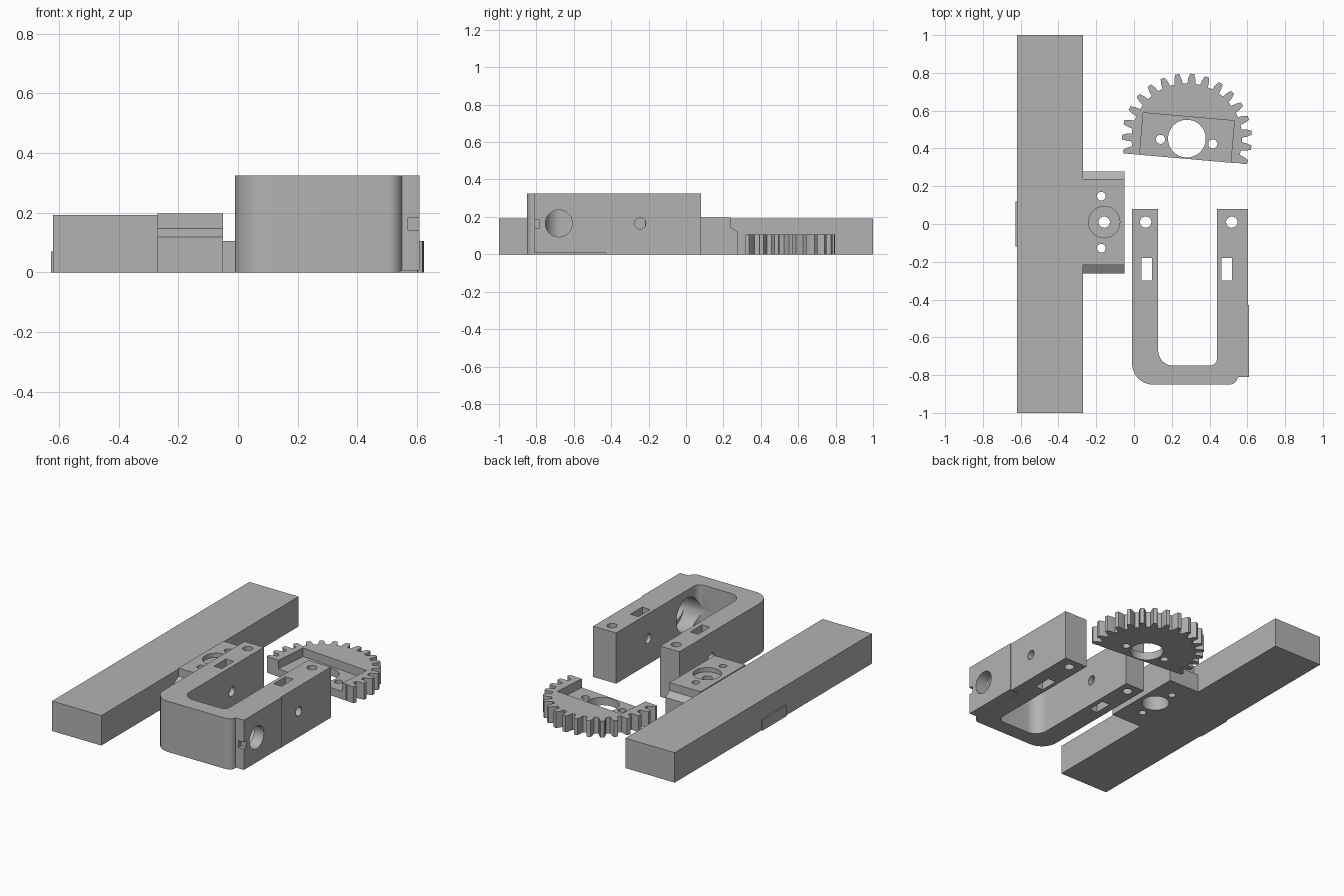
import bpy, bmesh, math
from mathutils import Matrix

if "Cube" in bpy.data.objects:
    bpy.data.objects.remove(bpy.data.objects["Cube"])

grey = bpy.data.materials.new("plain grey")
grey.diffuse_color = (0.45, 0.45, 0.45, 1)
grey.use_nodes = True
grey.node_tree.nodes["Principled BSDF"].inputs["Base Color"].default_value = grey.diffuse_color


def prism(name, pts, lo, hi, axis='Z'):
    """Extrude a closed outline along Z (points are x, y) or X (points are y, z)."""
    bm = bmesh.new()
    place = (lambda a, b, h: (a, b, h)) if axis == 'Z' else (lambda a, b, h: (h, a, b))
    face = bm.faces.new([bm.verts.new(place(a, b, lo)) for a, b in pts])
    ext = bmesh.ops.extrude_face_region(bm, geom=[face])
    step = place(0, 0, hi - lo)
    bmesh.ops.translate(bm, vec=step, verts=[v for v in ext['geom'] if isinstance(v, bmesh.types.BMVert)])
    bmesh.ops.recalc_face_normals(bm, faces=bm.faces)
    me = bpy.data.meshes.new(name)
    bm.to_mesh(me)
    bm.free()
    me.materials.append(grey)
    ob = bpy.data.objects.new(name, me)
    bpy.context.collection.objects.link(ob)
    return ob


def rect(x0, x1, y0, y1):
    return [(x0, y0), (x1, y0), (x1, y1), (x0, y1)]


def arc(cx, cy, r, a0, a1, n=10):
    return [(cx + r * math.cos(math.radians(a0 + (a1 - a0) * i / n)),
             cy + r * math.sin(math.radians(a0 + (a1 - a0) * i / n))) for i in range(n + 1)]


def circle(cx, cy, r):
    return arc(cx, cy, r, 0, 360, 40)[:-1]


def cut(ob, cuts):
    """Subtract a list of (outline, low, high, axis) prisms."""
    for c in cuts:
        tool = prism("cutter", *c)
        mod = ob.modifiers.new("cut", 'BOOLEAN')
        mod.operation, mod.solver, mod.object = 'DIFFERENCE', 'EXACT', tool
        bpy.context.view_layer.objects.active = ob
        bpy.ops.object.modifier_apply(modifier=mod.name)
        bpy.data.objects.remove(tool)


def smooth(ob):
    bpy.ops.object.select_all(action='DESELECT')
    ob.select_set(True)
    bpy.context.view_layer.objects.active = ob
    bpy.ops.object.shade_smooth_by_angle(angle=math.radians(25))


# long bar with a thin pad on its outer side
prism("long_bar", rect(-0.62, -0.27, -1, 1), 0, 0.192)
prism("side_pad", rect(-0.628, -0.62, -0.12, 0.12), 0, 0.07)

# mounting block with stepped, sloped ends
block = prism("mounting_block", [(-0.262, 0), (0.278, 0), (0.278, 0.118), (0.237, 0.147), (0.237, 0.198),
                                 (-0.218, 0.198), (-0.218, 0.147), (-0.262, 0.118)], -0.27, -0.05, 'X')
cut(block, [(circle(-0.158, 0.01, 0.083), 0.17, 0.3, 'Z'),
            (circle(-0.158, 0.01, 0.083), -0.1, 0.1, 'Z'),
            (circle(-0.158, 0.01, 0.03), -0.1, 0.3, 'Z'),
            (circle(-0.173, 0.147, 0.023), -0.1, 0.3, 'Z'),
            (circle(-0.173, -0.128, 0.023), -0.1, 0.3, 'Z')])
smooth(block)

# U-shaped frame
outline = ([(-0.01, 0.08)] + arc(0.1, -0.74, 0.11, 180, 270) + arc(0.505, -0.805, 0.045, 270, 350)
           + [(0.55, -0.81), (0.609, -0.81), (0.609, -0.43), (0.603, -0.43), (0.603, 0.08), (0.44, 0.08)]
           + arc(0.4, -0.71, 0.04, 0, -90) + arc(0.208, -0.67, 0.08, 270, 180) + [(0.128, 0.08)])
frame = prism("u_frame", outline, 0, 0.325)
cuts = [(rect(0.545, 0.7, -0.83, -0.43), -0.1, 0.006, 'Z'),
        (circle(-0.68, 0.165, 0.072), 0.4, 0.7, 'X'),       # shaft bore
        (circle(-0.64, 0.165, 0.11), 0.3, 0.54, 'X'),       # inner pocket
        (rect(-0.81, -0.784, 0.14, 0.184), 0.57, 0.7, 'X'),  # small slot
        (circle(-0.245, 0.165, 0.03), -0.1, 0.7, 'X')]      # cross hole
for x in (0.062, 0.518):
    cuts.append((circle(x, 0.01, 0.03), -0.1, 0.4, 'Z'))
for x in (0.04, 0.464):
    cuts.append((rect(x, x + 0.056, -0.3, -0.18), -0.1, 0.4, 'Z'))
cut(frame, cuts)
smooth(frame)

# half gear, modelled around its own centre then turned and placed
teeth = []
pitch = 360 / 27
for i in range(-9, 10):
    a = 90.3 - i * pitch
    for da, r in ((4.2, 0.293), (3.4, 0.318), (1.9, 0.344), (-1.9, 0.344), (-3.4, 0.318), (-4.2, 0.293)):
        t = math.radians(a + da)
        teeth.append((r * math.cos(t), r * math.sin(t)))
gear = prism("half_gear", teeth, 0, 0.105)
cut(gear, [(rect(-0.5, 0.5, -0.5, -0.107), -0.1, 0.3, 'Z'),
           (rect(-0.242, 0.242, -0.2, 0.116), 0.05, 0.3, 'Z'),
           (circle(0, 0, 0.1), -0.1, 0.3, 'Z'),
           (circle(-0.139, -0.016, 0.024), -0.1, 0.3, 'Z'),
           (circle(0.139, -0.016, 0.024), -0.1, 0.3, 'Z')])
gear.data.transform(Matrix.Translation((0.28, 0.452, 0)) @ Matrix.Rotation(math.radians(-5.0), 4, 'Z'))
smooth(gear)
